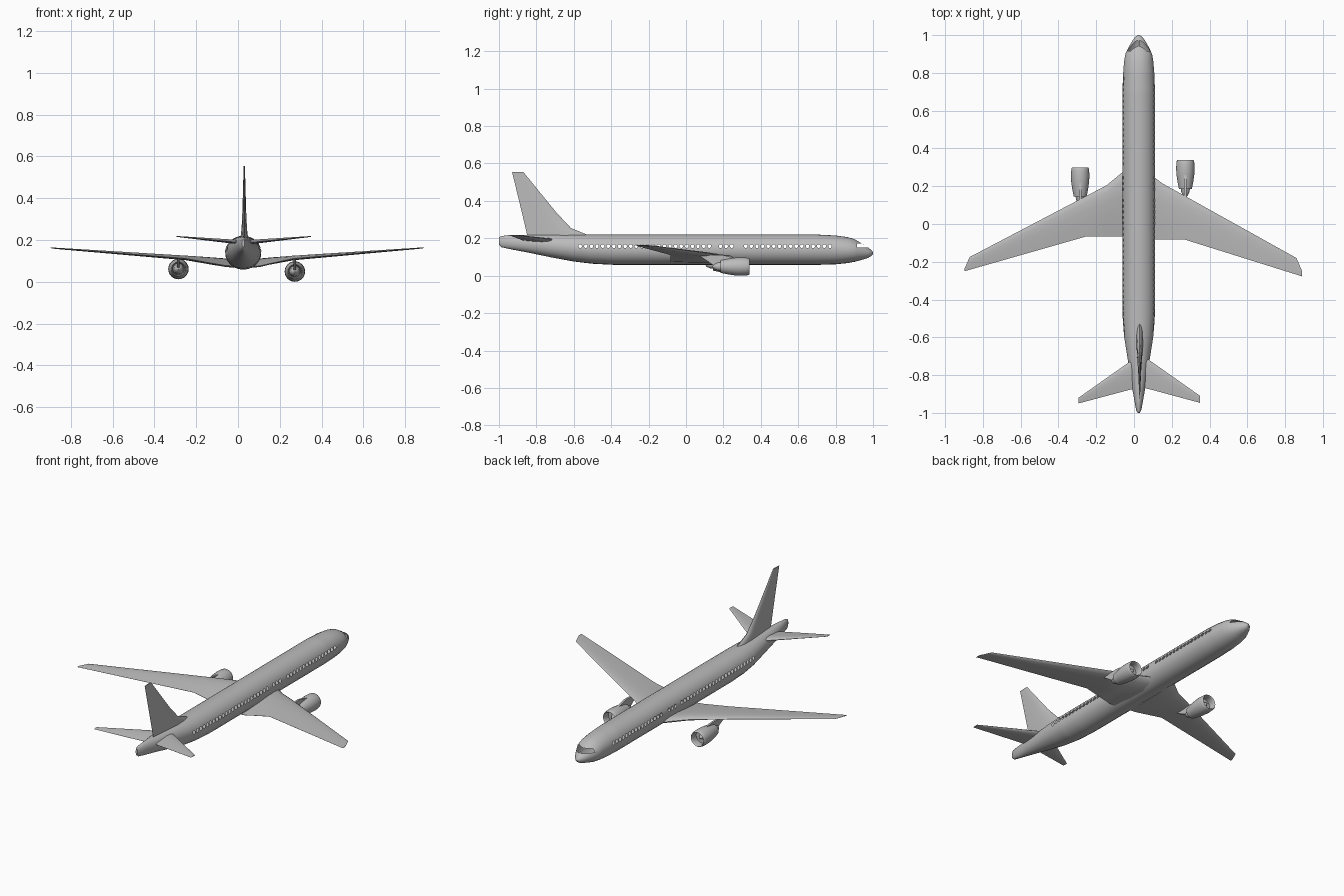
import bpy, bmesh, math
from mathutils import Vector

if "Cube" in bpy.data.objects:
    bpy.data.objects.remove(bpy.data.objects["Cube"])

CX = 0.025  # fuselage centre line

grey = bpy.data.materials.new("plain_grey")
grey.diffuse_color = (0.5, 0.5, 0.5, 1)
grey.use_nodes = True
grey.node_tree.nodes["Principled BSDF"].inputs["Base Color"].default_value = grey.diffuse_color


def finish(bm, name, angle=35):
    bmesh.ops.recalc_face_normals(bm, faces=bm.faces[:])
    me = bpy.data.meshes.new(name)
    bm.to_mesh(me)
    bm.free()
    me.materials.append(grey)
    ob = bpy.data.objects.new(name, me)
    bpy.context.collection.objects.link(ob)
    bpy.ops.object.select_all(action='DESELECT')
    ob.select_set(True)
    bpy.context.view_layer.objects.active = ob
    bpy.ops.object.shade_smooth_by_angle(angle=math.radians(angle))
    return ob


def skin(bm, rings, caps=True):
    """Join closed rings of points with quads."""
    vs = [[bm.verts.new(p) for p in r] for r in rings]
    n = len(vs[0])
    grid = []
    for a, b in zip(vs, vs[1:]):
        grid.append([bm.faces.new((a[i], a[(i + 1) % n], b[(i + 1) % n], b[i])) for i in range(n)])
    if caps:
        bm.faces.new(vs[0])
        bm.faces.new(vs[-1])
    return grid


# ---- fuselage: y, bottom z, top z, half width
PROFILE = [(-1.0, .165, .205, .006), (-.985, .152, .213, .014), (-.93, .140, .216, .024),
           (-.85, .125, .218, .038), (-.72, .098, .22, .058), (-.6, .076, .22, .077),
           (-.5, .064, .22, .085), (-.38, .058, .22, .087), (.7, .058, .22, .087),
           (.8, .061, .215, .083), (.86, .067, .207, .078), (.9, .074, .196, .071),
           (.93, .082, .178, .057), (.955, .089, .163, .043), (.975, .096, .150, .031),
           (.99, .105, .138, .019), (1.0, .115, .126, .006)]


def section(y):
    for a, b in zip(PROFILE, PROFILE[1:]):
        if y <= b[0]:
            t = (y - a[0]) / (b[0] - a[0])
            return [a[i] + (b[i] - a[i]) * t for i in (1, 2, 3)]
    return PROFILE[-1][1:]


HALF = [-90, -75, -60, -45, -30, -12, 6, 22, 37, 52, 66, 78]
WIN_LOW, WIN_HIGH = .148, .168


def fuselage_ring(y):
    lo, hi, hw = section(y)
    zc, hr = (lo + hi) / 2, (hi - lo) / 2
    ang = [math.radians(a) for a in HALF]
    if -.6 < y < .82:  # keep the window row level
        ang[6] = math.asin((WIN_LOW - zc) / hr)
        ang[7] = math.asin((WIN_HIGH - zc) / hr)
    ang = ang + [math.pi / 2] + [math.pi - a for a in ang[:0:-1]]
    return [(CX + hw * math.cos(a), y, zc + hr * math.sin(a)) for a in ang]


windows = []
for start, count in ((-.575, 24), (.175, 3), (.31, 16)):
    windows += [start + .03 * i for i in range(count)]
ys = {p[0] for p in PROFILE}
for w in windows:  # no ring may cross a window
    ys = {y for y in ys if not w - .004 < y < w + .023}
    ys |= {w, w + .019}
ys = sorted(ys)


def cut_round_hole(bm, face):
    c = [v.co.copy() for v in face.verts]
    corner = list(face.verts)
    bmesh.ops.delete(bm, geom=[face], context='FACES_ONLY')
    uv = [(.3, .03), (.7, .03), (.97, .3), (.97, .7), (.7, .97), (.3, .97), (.03, .7), (.03, .3)]
    o = [bm.verts.new(c[0].lerp(c[1], u).lerp(c[3].lerp(c[2], u), v)) for u, v in uv]
    for i in range(4):
        a, b = corner[i], corner[(i + 1) % 4]
        bm.faces.new((a, b, o[2 * i + 1], o[2 * i]))
        bm.faces.new((b, o[(2 * i + 2) % 8], o[2 * i + 1]))


bm = bmesh.new()
grid = skin(bm, [fuselage_ring(y) for y in ys])
n = len(fuselage_ring(0))
holes = [grid[ys.index(w)][i] for w in windows for i in (6, n - 7)]
for f in holes:
    cut_round_hole(bm, f)
# cockpit window openings with a centre post
for co, no in (((0, 0, .152), (0, 0, 1)), ((0, 0, .172), (0, 0, 1)), ((0, .915, 0), (0, 1, 0)),
               ((CX - .004, 0, 0), (1, 0, 0)), ((CX + .004, 0, 0), (1, 0, 0))):
    faces = [f for f in bm.faces if f.calc_center_median().y > .88]
    geom = list({v for f in faces for v in f.verts}) + list({e for f in faces for e in f.edges}) + faces
    bmesh.ops.bisect_plane(bm, geom=geom, plane_co=co, plane_no=no, dist=1e-5)
gone = []
for f in bm.faces:
    c = f.calc_center_median()
    if c.y > .915 and .152 < c.z < .172 and abs(c.x - CX) > .004:
        gone.append(f)
bmesh.ops.delete(bm, geom=gone, context='FACES')
finish(bm, "fuselage", 40)

# ---- wings, tailplanes and fin: lofted aerofoils
FOIL = [(0, 0), (.04, .5), (.15, .9), (.35, 1), (.65, .65), (1, .04)]


def aerofoil(name, stations, thick_axis):
    """Each station: leading point, trailing point, half thickness."""
    t = Vector(thick_axis)
    rings = []
    for le, te, h in stations:
        le, te = Vector(le), Vector(te)
        up = [le.lerp(te, s) + t * h * k for s, k in FOIL]
        low = [le.lerp(te, s) - t * h * k for s, k in FOIL[:0:-1]]
        rings.append(up + low)
    bm = bmesh.new()
    skin(bm, rings)
    finish(bm, name)


# x, leading y, trailing y, leading z, trailing z, half thickness
WINGS = {
    "left_wing": [(-.02, .305, -.065, .094, .074, .02), (-.066, .27, -.065, .098, .078, .019),
                  (-.145, .205, -.065, .106, .092, .016), (-.25, .15, -.065, .116, .111, .011),
                  (-.87, -.175, -.242, .16, .16, .003), (-.897, -.235, -.25, .162, .162, .001)],
    "right_wing": [(.06, .285, -.082, .094, .072, .02), (.108, .247, -.082, .098, .076, .019),
                   (.15, .215, -.082, .104, .086, .016), (.267, .15, -.082, .116, .111, .011),
                   (.86, -.18, -.268, .16, .16, .003), (.89, -.25, -.278, .162, .162, .001)],
    "left_tailplane": [(.02, -.70, -.87, .19, .187, .012), (-.02, -.727, -.877, .193, .19, .01),
                       (-.294, -.92, -.95, .217, .217, .002)],
    "right_tailplane": [(.03, -.685, -.862, .19, .187, .012), (.08, -.72, -.874, .193, .19, .01),
                        (.35, -.91, -.947, .217, .217, .002)],
}
for name, rows in WINGS.items():
    aerofoil(name, [((x, a, za), (x, b, zb), h) for x, a, b, za, zb, h in rows], (0, 0, 1))

FIN = [(.19, -.5, -.843, .018), (.22, -.53, -.85, .017), (.255, -.615, -.858, .013),
       (.34, -.695, -.878, .009), (.555, -.87, -.93, .003)]
aerofoil("tail_fin", [((CX + .005, a, z), (CX + .005, b, z), h) for z, a, b, h in FIN], (1, 0, 0))

# ---- engines: turned profile (distance behind the lip, radius)
ENGINE = [(.018, .001), (.03, .009), (.045, .015), (.045, .039), (.012, .037), (.003, .039),
          (0, .042), (.004, .045), (.018, .0475), (.045, .049), (.08, .047), (.115, .042),
          (.155, .034), (.153, .031), (.13, .027), (.17, .022), (.19, .013), (.2, .001)]


def engine(side, x, y, z):
    bm = bmesh.new()
    rings = []
    for d, r in ENGINE:
        rings.append([(x + r * math.cos(a), y - d, z + r * math.sin(a))
                      for a in (math.tau * i / 24 for i in range(24))])
    skin(bm, rings)
    finish(bm, side + "_engine")
    # pylon joining engine to wing
    side_view = [(y - .08, z + .046), (y - .15, .112), (y - .27, .108), (y - .255, .098),
                 (y - .195, z + .008), (y - .12, z + .02)]
    bm = bmesh.new()
    skin(bm, [[(x + dx, py, pz) for py, pz in side_view] for dx in (-.006, .006)])
    finish(bm, side + "_pylon")


engine("left", -.285, .30, .061)
engine("right", .272, .34, .049)
